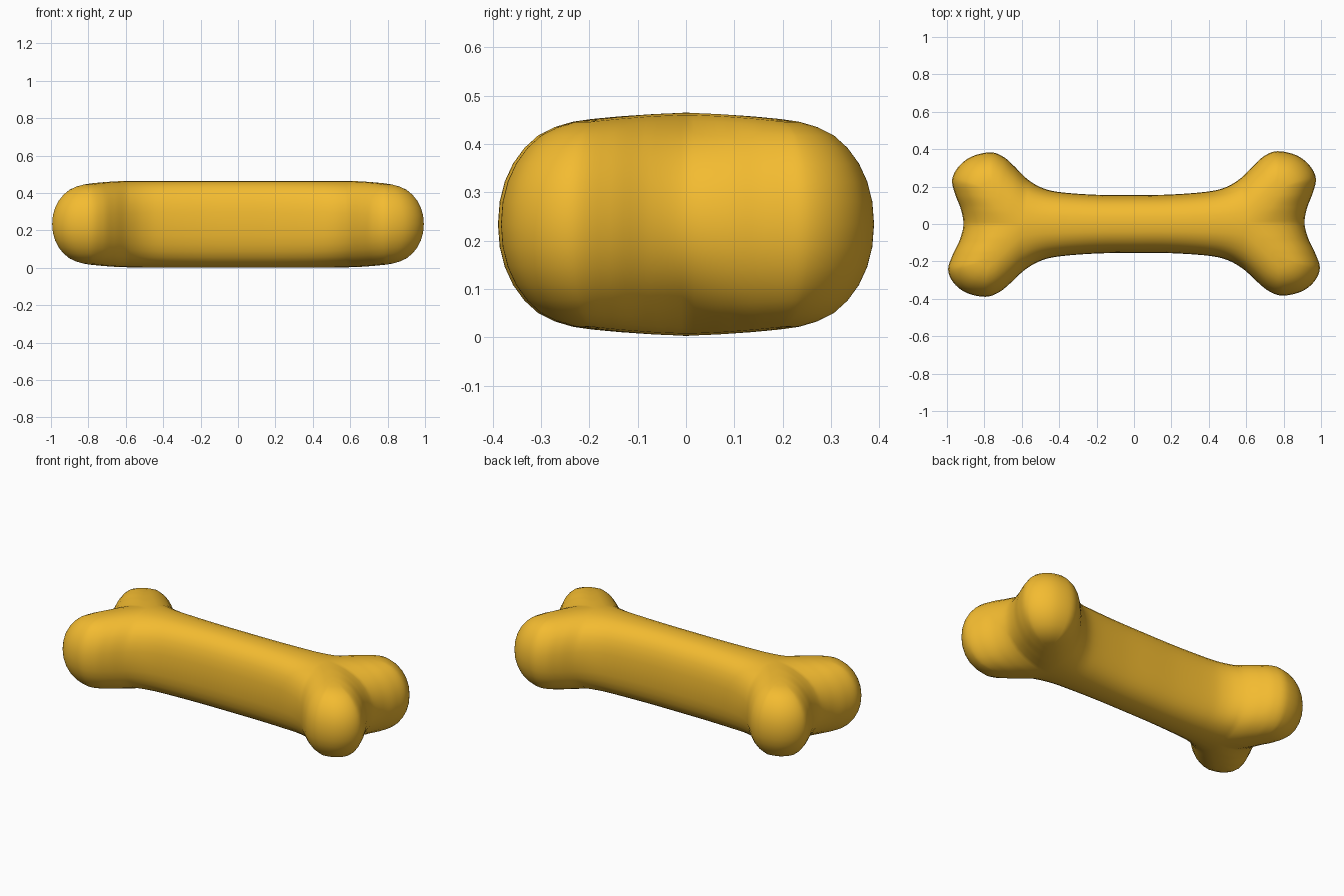
import bpy, bmesh, math
from mathutils import Vector

if "Cube" in bpy.data.objects:
    bpy.data.objects.remove(bpy.data.objects["Cube"])

# Quarter outline seen from above: (outline x, y, ridge x, y, ridge half height)
A, B, C, E = (.60, 0, .234), (.67, .07, .231), (.73, .14, .225), (.77, .19, .219)
QUARTER = [
    ((0, .155), (0, 0, .234)), ((.2, .157), (.2, 0, .234)),
    ((.4, .172), (.4, 0, .234)), ((.5, .197), (.51, 0, .234)),
    ((.58, .245), A), ((.65, .312), B), ((.71, .362), C), ((.78, .386), E),
    ((.88, .365), E), ((.95, .312), E), ((.983, .24), E),
    ((.962, .16), C), ((.928, .08), B), ((.912, 0), A),
]
STEPS, RINGS = 6, 16


def mirrored(part, sx, sy):
    return [((p[0] * sx, p[1] * sy), (s[0] * sx, s[1] * sy, s[2])) for p, s in part]


# Full control loop, clockwise from the middle of the back side
q = QUARTER
loop = (q[:-1] + mirrored(q[::-1], 1, -1)[:-1]
        + mirrored(q, -1, -1)[:-1] + mirrored(q[::-1], -1, 1)[:-1])


def catmull(p0, p1, p2, p3, t):
    return .5 * (2 * p1 + (p2 - p0) * t + (2 * p0 - 5 * p1 + 4 * p2 - p3) * t * t
                 + (3 * p1 - p0 - 3 * p2 + p3) * t ** 3)


columns = []
n = len(loop)
for i in range(n):
    pts = [Vector(loop[(i + k) % n][0]) for k in (-1, 0, 1, 2)]
    s0, s1 = Vector(loop[i][1]), Vector(loop[(i + 1) % n][1])
    for j in range(STEPS):
        t = j / STEPS
        columns.append((catmull(*pts, t), s0.lerp(s1, t)))

# Rounded surface from the ridge over the rim and back underneath
bm = bmesh.new()
grid = []
for edge, ridge in columns:
    row = []
    flat = min(1, max(0, (abs(edge.x) - .4) / .4))
    e = 2 / (2.5 - .4 * flat)
    for r in range(RINGS + 1):
        a = math.pi / 2 - math.pi * r / RINGS
        k = max(0, math.cos(a)) ** e if 0 < r < RINGS else 0
        h = math.copysign(abs(math.sin(a)) ** e, a) if r != RINGS // 2 else 0
        xy = ridge.xy.lerp(edge, k)
        # slight skew of the knobs
        x = xy.x - .045 * xy.y * xy.x
        y = xy.y + .004 * xy.x
        row.append(bm.verts.new((x, y, .234 + ridge.z * h)))
    grid.append(row)
for i, row in enumerate(grid):
    nxt = grid[(i + 1) % len(grid)]
    for r in range(RINGS):
        bm.faces.new((row[r], nxt[r], nxt[r + 1], row[r + 1]))
bmesh.ops.remove_doubles(bm, verts=bm.verts, dist=.0005)
bmesh.ops.recalc_face_normals(bm, faces=bm.faces)
for _ in range(4):
    bmesh.ops.smooth_vert(bm, verts=[v for v in bm.verts if abs(v.co.z - .234) > .19],
                          factor=.4, use_axis_z=True)
for f in bm.faces:
    f.smooth = True

mesh = bpy.data.meshes.new("bone")
bm.to_mesh(mesh)
bm.free()
bone = bpy.data.objects.new("bone", mesh)
bpy.context.collection.objects.link(bone)
mat = bpy.data.materials.new("golden_yellow")
mat.diffuse_color = (.90, .50, .03, 1)
mat.use_nodes = True
mat.node_tree.nodes["Principled BSDF"].inputs["Base Color"].default_value = mat.diffuse_color
mesh.materials.append(mat)
